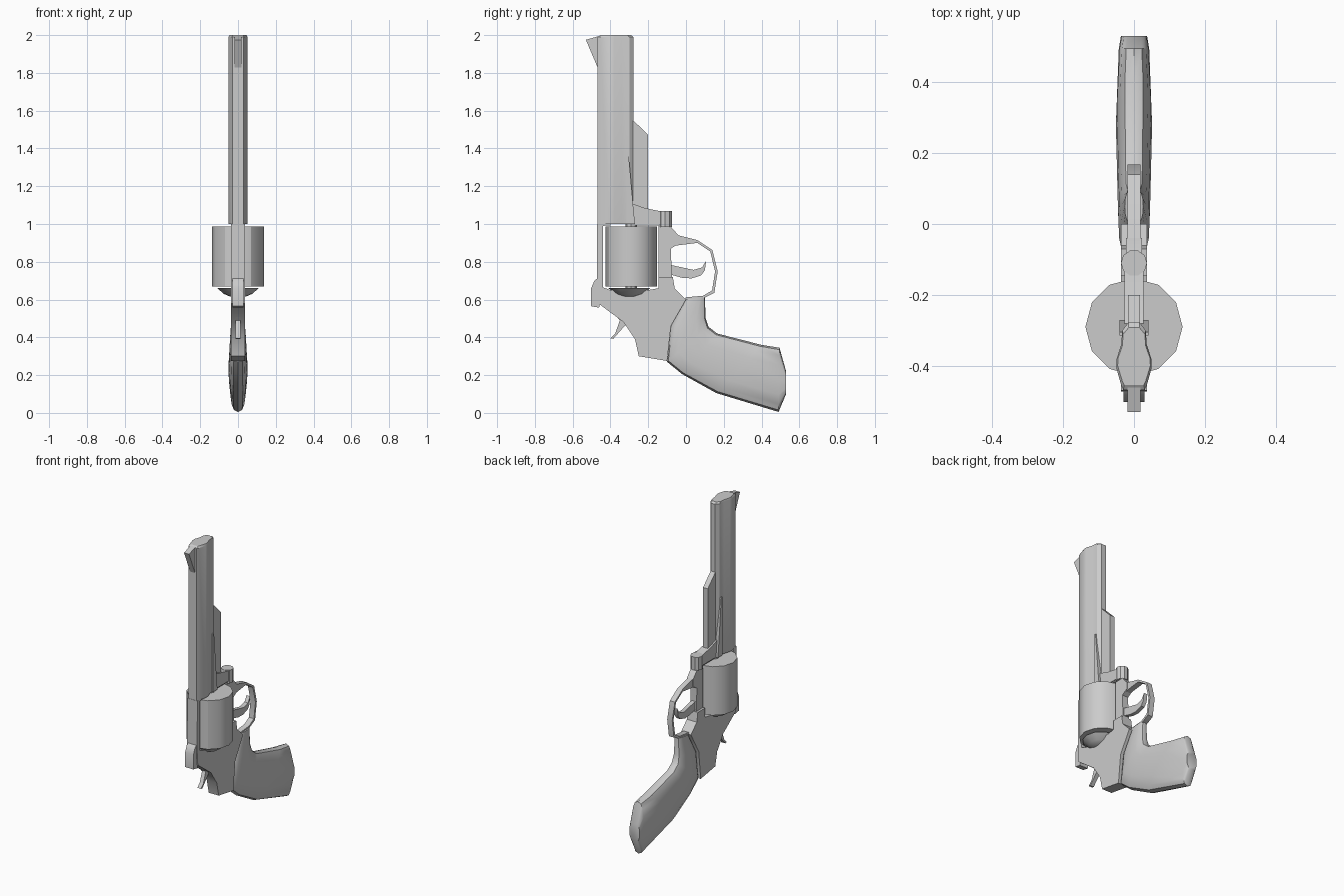
import bpy, bmesh, math

cube = bpy.data.objects.get("Cube")
if cube:
    bpy.data.objects.remove(cube)

steel = bpy.data.materials.new("grey_steel")
steel.use_nodes = True
GREY = (0.6, 0.6, 0.6, 1)
steel.diffuse_color = GREY
steel.node_tree.nodes["Principled BSDF"].inputs["Base Color"].default_value = GREY


def add_part(name, bm, angle=30):
    bmesh.ops.recalc_face_normals(bm, faces=bm.faces)
    mesh = bpy.data.meshes.new(name)
    bm.to_mesh(mesh)
    bm.free()
    mesh.materials.append(steel)
    mesh.shade_smooth()
    mesh.set_sharp_from_angle(angle=math.radians(angle))
    obj = bpy.data.objects.new(name, mesh)
    bpy.context.collection.objects.link(obj)
    return obj


def loft(name, rings, angle=30):
    """Skin a list of equal rings and cap both ends."""
    bm = bmesh.new()
    loops = [[bm.verts.new(p) for p in ring] for ring in rings]
    n = len(loops[0])
    for a, b in zip(loops, loops[1:]):
        for i in range(n):
            j = (i + 1) % n
            bm.faces.new((a[i], a[j], b[j], b[i]))
    bm.faces.new(loops[0])
    bm.faces.new(loops[-1])
    return add_part(name, bm, angle)


def plate(name, outline, half):
    """Side outline in (y, z), extruded across x."""
    return loft(name, [[(x, y, z) for y, z in outline] for x in (-half, half)])


def drum(name, y, sides, levels):
    """Turned part on a vertical axis, levels are (radius, z)."""
    turn = [2 * math.pi * i / sides for i in range(sides)]
    return loft(name, [[(r * math.cos(t), y + r * math.sin(t), z) for t in turn]
                       for r, z in levels])


# Barrel with sighting rib: mirrored half profile swept upward
half = [(.016, -.278), (.033, -.3), (.036, -.34), (.049, -.38), (.05, -.405), (.036, -.455), (.03, -.468)]
profile = half + [(-x, y) for x, y in reversed(half)]
loft("barrel", [[(x, y, 1.0) for x, y in profile],
                [(x, y, 1.99) for x, y in profile],
                [(x * .92, -.37 + (y + .37) * .85, 2.0) for x, y in profile]])
plate("front_sight", [(-.46, 1.81), (-.53, 1.975), (-.46, 1.995)], .018)
plate("under_lug", [(-.3, 1.02), (-.2, 1.05), (-.2, 1.47), (-.28, 1.55), (-.3, 1.55)], .017)
plate("lug_shoulder", [(-.315, 1.0), (-.27, 1.0), (-.28, 1.1), (-.305, 1.38), (-.315, 1.38)], .041)

# Crane and rod housing
plate("crane", [(-.3, 1.0), (-.1, 1.0), (-.1, 1.06), (-.22, 1.085), (-.29, 1.11)], .027)
drum("rod_housing", -.11, 10, [(.037, .985), (.037, 1.07)])

# Frame around the cylinder window
plate("lower_frame", [(-.47, .665), (-.465, .58), (-.33, .48), (-.27, .39), (-.25, .3),
                      (-.1, .275), (-.08, .46), (0, .6), (-.06, .66), (-.07, .72), (-.145, .72),
                      (-.145, .66), (-.2, .65), (-.4, .65), (-.44, .665)], .036)
plate("front_frame", [(-.145, .66), (-.07, .66), (-.08, .84), (-.08, .87), (-.04, .895),
                      (-.04, .94), (-.08, .985), (-.1, 1.0), (-.3, 1.0), (-.3, .993), (-.145, .993)], .022)
plate("top_strap", [(-.472, .66), (-.44, .66), (-.44, .99), (-.4, .993), (-.4, 1.0), (-.47, 1.0)], .036)
plate("rear_sight", [(-.46, .72), (-.485, .7), (-.502, .66), (-.502, .565), (-.46, .557), (-.45, .6)], .03)

# Cylinder and recoil shield
drum("cylinder", -.29, 12, [(.137, .67), (.137, .987)])
drum("recoil_shield", -.3, 12, [(.04, .615), (.075, .63), (.112, .662)])
drum("cylinder_axle", -.29, 8, [(.03, .65), (.03, 1.0)])

# Trigger guard: outer and inner edges closed into one band
outer = [(-.06, .945), (.06, .915), (.14, .862), (.168, .75), (.15, .635), (.09, .605), (-.01, .598)]
inner = [(0, .612), (.09, .62), (.138, .648), (.154, .75), (.128, .855), (.06, .9), (-.06, .885)]
plate("trigger_guard", outer + inner, .018)
plate("trigger", [(-.09, .785), (-.02, .77), (.04, .757), (.085, .77), (.107, .805), (.1, .755),
                  (.08, .728), (.03, .712), (-.02, .715), (-.09, .735)], .013)
plate("hammer", [(-.38, .52), (-.35, .49), (-.375, .42), (-.4, .395), (-.385, .392),
                 (-.325, .46), (-.29, .5)], .013)

# Grip: rounded sections from back edge to front edge, with half width
sections = [((0, .602), (.1, .612), .026), ((-.08, .46), (.104, .5), .036),
            ((-.1, .27), (.12, .455), .044), ((-.02, .205), (.165, .42), .046),
            ((.16, .105), (.4, .36), .051), ((.49, .005), (.495, .345), .043),
            ((.53, .1), (.53, .22), .037)]
rings = []
for (ya, za), (yb, zb), w in sections:
    ring = []
    for i in range(16):
        c, s = math.cos(math.pi * i / 8), math.sin(math.pi * i / 8)
        u = .5 + .5 * math.copysign(abs(c) ** .8, c)
        ring.append((w * math.copysign(abs(s) ** .7, s), ya + (yb - ya) * u, za + (zb - za) * u))
    rings.append(ring)
loft("grip", rings, 40)
